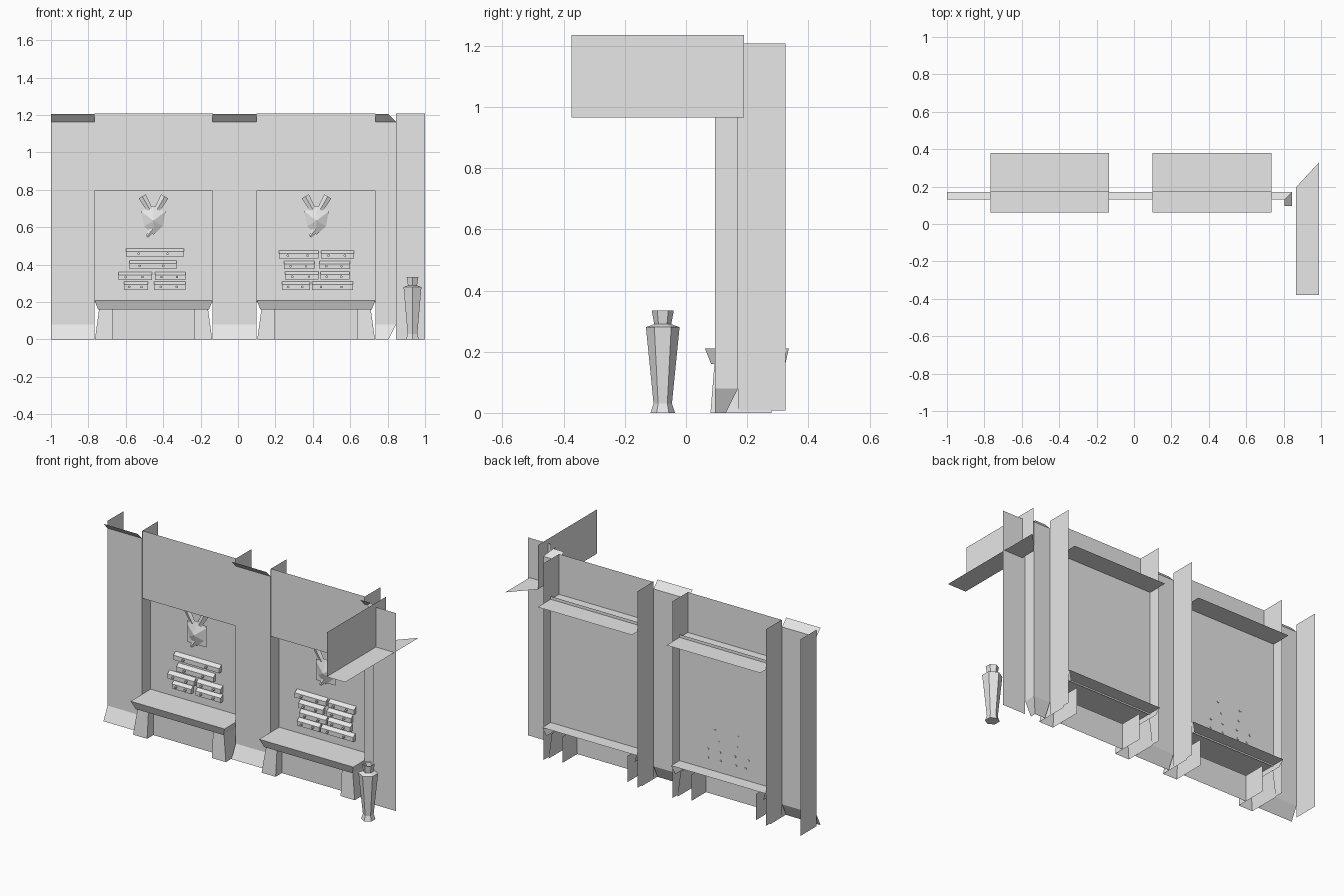
import bpy, bmesh, math
from mathutils import Vector, Matrix

if "Cube" in bpy.data.objects:
    bpy.data.objects.remove(bpy.data.objects["Cube"])

grey = bpy.data.materials.new("plain_grey")
grey.diffuse_color = (0.8, 0.8, 0.8, 1)
grey.use_nodes = True
grey.node_tree.nodes["Principled BSDF"].inputs["Base Color"].default_value = grey.diffuse_color

FRONT, BACK, FIN = 0.17, 0.255, 0.325   # wall face, alcove back, end of side fins
TOP = 1.208


def make(name, bm):
    me = bpy.data.meshes.new(name)
    bm.to_mesh(me)
    bm.free()
    me.materials.append(grey)
    ob = bpy.data.objects.new(name, me)
    bpy.context.collection.objects.link(ob)
    return ob


def sheets(name, *quads):
    """Object made of separate flat panels."""
    bm = bmesh.new()
    for q in quads:
        bm.faces.new([bm.verts.new(p) for p in q])
    bmesh.ops.remove_doubles(bm, verts=bm.verts, dist=1e-5)
    return make(name, bm)


def xz(x0, x1, z0, z1, y):      # panel facing the front
    return [(x0, y, z0), (x1, y, z0), (x1, y, z1), (x0, y, z1)]


def yz(y0, y1, z0, z1, x):      # panel across the depth
    return [(x, y0, z0), (x, y1, z0), (x, y1, z1), (x, y0, z1)]


def xy(x0, x1, y0, y1, z):      # level panel
    return [(x0, y0, z), (x1, y0, z), (x1, y1, z), (x0, y1, z)]


def tube(bm, a, b, ra, rb, n):
    """Tapered n-sided bar between two points."""
    a, b = Vector(a), Vector(b)
    d = b - a
    m = Matrix.Translation((a + b) / 2) @ d.to_track_quat('Z', 'Y').to_matrix().to_4x4()
    bmesh.ops.create_cone(bm, cap_ends=True, segments=n, radius1=ra, radius2=rb,
                          depth=d.length, matrix=m)


# Pilasters: face, flared plinth, flared cornice, side fins
def pilaster(name, x0, x1, fins, inset=0):
    base = [(x0, .13, 0), (x1 - inset, .13, 0), (x1, FRONT, .08), (x0, FRONT, .08)]
    crown = [(x0, FRONT, 1.163), (x1, FRONT, 1.163), (x1 - inset, .13, 1.205), (x0, .13, 1.205)]
    sheets(name, xz(x0, x1, .08, 1.163, FRONT), base, crown)
    for x in fins:
        sheets(name + "_fin", yz(FRONT, FIN, .008, TOP, x))


pilaster("left_pilaster", -1, -.768, (-1, -.768))
pilaster("centre_pilaster", -.135, .1, (-.135, .1))
pilaster("right_pilaster", .735, .845, (.735,), .04)

# Corner column with its return, plinth and cornice
cx, cy = .845, .095
sheets("corner_column", xz(cx, 1, 0, TOP, cy))
sheets("corner_return",
       [(cx, FRONT, .08), (cx, cy, .08), (cx, cy, 1.163), (cx, FRONT, 1.163)],
       [(cx - .04, .13, 0), (cx - .04, cy, 0), (cx, cy, .08), (cx, FRONT, .08)],
       [(cx, FRONT, 1.163), (cx, cy, 1.163), (cx - .04, cy, 1.205), (cx - .04, .13, 1.205)])

# Overhead beam: side face and mitred underside
sheets("beam",
       [(.865, .19, .965), (.865, -.375, .965), (.865, -.375, 1.235), (.865, .19, 1.235)],
       [(.865, .195, .965), (.99, .33, .965), (.99, -.38, .965), (.865, -.38, .965)])


# Alcove: upper wall, hidden ceiling behind it, back wall, bench on splayed legs
def alcove(x0, x1):
    sheets("upper_wall", xz(x0, x1, .795, TOP, FRONT + .005))
    sheets("alcove_ceiling", xy(x0, x1, FRONT + .005, .38, .962)[::-1])
    sheets("alcove_back", xz(x0, x1, .2, .98, BACK))

    ya, yb, yc, yd = .062, .082, .336, .325
    i0, i1 = x0 + .02, x1 - .02
    sheets("bench_seat", xy(x0, x1, ya, yc, .21),
           [(i0, yb, .16), (i1, yb, .16), (x1, ya, .21), (x0, ya, .21)],
           [(i1, yb, .16), (i1, yd, .16), (x1, yc, .21), (x1, ya, .21)],
           [(i0, yd, .16), (i0, yb, .16), (x0, ya, .21), (x0, yc, .21)])
    sheets("bench_kick_panel", xz(x0 + .098, x1 - .098, 0, .16, .14))
    for xe, s in ((x0, 1), (x1, -1)):
        o0, o1, n = xe + .003 * s, xe + .025 * s, xe + .098 * s
        f = [(o0, .08, 0), (n, .08, 0), (n, .093, .16), (o1, .093, .16)]
        outer = [(o0, .28, 0), (o0, .08, 0), (o1, .093, .16), (o1, .28, .16)]
        inner = [(n, .08, 0), (n, .28, 0), (n, .28, .16), (n, .093, .16)]
        qs = [f, outer, inner]
        sheets("bench_leg", *(qs if s > 0 else [q[::-1] for q in qs]))


# Mounted shallow faceted ornament with two raised prongs
def ornament(x):
    z = .635
    sheets("ornament_plaque", xz(x - .065, x + .065, z - .065, z + .065, BACK - .008))
    bm = bmesh.new()
    rim = [(-.065, .05), (-.05, -.03), (0, -.075), (.05, -.03), (.065, .05), (0, .08)]
    ring = [bm.verts.new((x + a, BACK - .009, z + b)) for a, b in rim]
    tip = bm.verts.new((x, BACK - .035, z))
    for i in range(6):
        bm.faces.new((ring[i], ring[(i + 1) % 6], tip))
    make("ornament_head", bm)
    bm = bmesh.new()
    for s in (-1, 1):
        tube(bm, (x + s * .02, 0, z + .06), (x + s * .06, 0, z + .13), .016, .022, 4)
    tube(bm, (x, 0, z - .04), (x - .035, 0, z - .085), .018, .008, 4)
    # flatten the prongs against the wall
    for v in bm.verts:
        v.co.y = BACK - .012 + v.co.y * .45
    make("ornament_prongs", bm)


# Rows of pegged bars: sloping top, upright front
def bars(rows, through):
    prof = [(-.001, .022), (-.022, .006), (-.022, -.022), (-.001, -.022)]
    for z, *spans in rows:
        for a, b in spans:
            bm = bmesh.new()
            l, r = ([bm.verts.new((x, BACK + y, z + h)) for y, h in prof] for x in (a, b))
            for i in range(4):
                j = (i + 1) % 4
                bm.faces.new((l[i], l[j], r[j], r[i]))
            bm.faces.new(l[::-1])
            bm.faces.new(r)
            make("bar", bm)
            bm = bmesh.new()
            for t in (.22, .72):
                px = a + (b - a) * t
                tube(bm, (px, BACK - .034, z - .006), (px, BACK + through, z - .006),
                     .007, .007, 6)
            make("bar_pegs", bm)


alcove(-.768, -.135)
alcove(.1, .735)
ornament(-.452)
ornament(.42)
bars([(.465, (-.6, -.29)), (.4, (-.58, -.33)),
      (.34, (-.64, -.46), (-.445, -.28)), (.287, (-.61, -.48), (-.45, -.28))], .004)
bars([(.455, (.22, .43), (.445, .62)), (.398, (.245, .41), (.435, .6)),
      (.342, (.25, .43), (.44, .595)), (.287, (.235, .385), (.395, .615))], -.003)

# Six-sided vase
bm = bmesh.new()
rings = []
for r, z in [(.04, 0), (.03, .03), (.055, .28), (.028, .29), (.036, .335), (.028, .333), (.022, .29)]:
    rings.append([bm.verts.new((.933 + r * math.cos(math.radians(60 * i + 30)),
                                -.076 + r * math.sin(math.radians(60 * i + 30)), z))
                  for i in range(6)])
for lo, hi in zip(rings, rings[1:]):
    for i in range(6):
        j = (i + 1) % 6
        bm.faces.new((lo[i], lo[j], hi[j], hi[i]))
bm.faces.new(rings[0][::-1])
bm.faces.new(rings[-1])
make("vase", bm)
